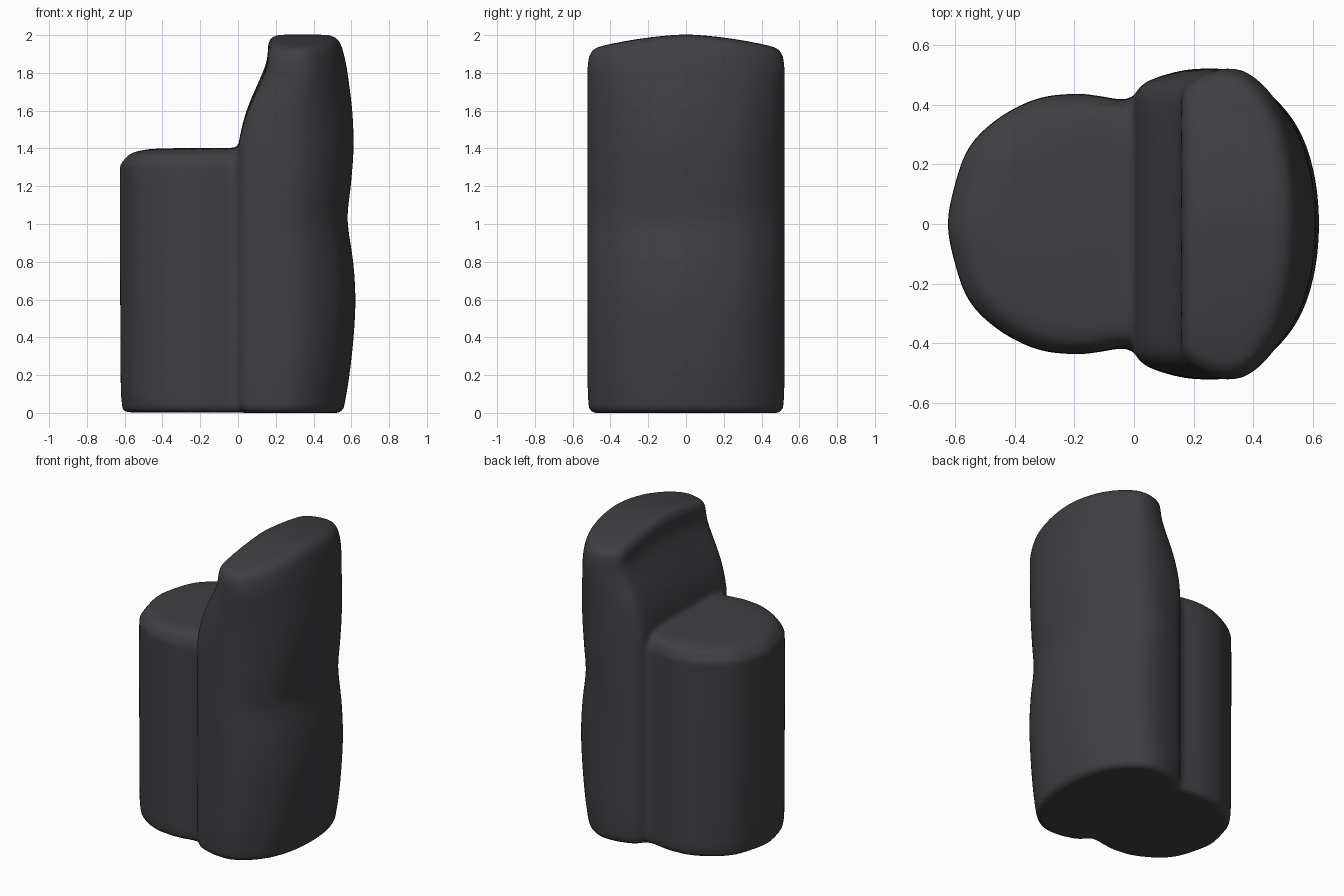
import bpy, bmesh

if "Cube" in bpy.data.objects:
    bpy.data.objects.remove(bpy.data.objects["Cube"])


def curve(points, steps, closed):
    """Catmull-Rom interpolation through a list of tuples."""
    n, out = len(points), []
    for i in range(n if closed else n - 1):
        ids = [(i + k) % n if closed else min(max(i + k, 0), n - 1) for k in (-1, 0, 1, 2)]
        a, b, c, d = (points[k] for k in ids)
        for s in range(steps):
            t = s / steps
            out.append(tuple(
                q + 0.5 * t * (r - p + t * (2 * p - 5 * q + 4 * r - w + t * (3 * (q - r) + w - p)))
                for p, q, r, w in zip(a, b, c, d)))
    if not closed:
        out.append(points[-1])
    return out


def loft(name, half, levels, crown, material):
    """Stack outlines (u, y) at levels (z, x_left, x_right, y_scale)."""
    ring = curve(half + [(u, -y) for u, y in half[-2:0:-1]], 4, True)
    bm = bmesh.new()
    rows = []
    for z, xl, xr, sy in curve(levels, 3, False):
        row = []
        for u, y in ring:
            lift = min(max((z - 1.3) / 0.7, 0), 1)
            drop = crown * lift * (abs(y * sy) / 0.5) ** 1.6
            row.append(bm.verts.new((xl + (xr - xl) * u, y * sy, z - drop)))
        rows.append(row)
    n = len(ring)
    for a, b in zip(rows, rows[1:]):
        for i in range(n):
            j = (i + 1) % n
            bm.faces.new((a[i], a[j], b[j], b[i]))
    bm.faces.new(rows[0])
    bm.faces.new(rows[-1])
    bmesh.ops.recalc_face_normals(bm, faces=bm.faces)
    mesh = bpy.data.meshes.new(name)
    bm.to_mesh(mesh)
    bm.free()
    mesh.materials.append(material)
    obj = bpy.data.objects.new(name, mesh)
    bpy.context.collection.objects.link(obj)
    return obj


charcoal = bpy.data.materials.new("charcoal grey")
charcoal.diffuse_color = (0.05, 0.05, 0.056, 1)
charcoal.use_nodes = True
charcoal.node_tree.nodes["Principled BSDF"].inputs["Base Color"].default_value = charcoal.diffuse_color

# Tall backrest: D-shaped outline, bulging outer side, sloped inner top
back_half = [(0, 0), (0, .2), (0, .4), (.03, .455), (.12, .49), (.33, .52),
             (.53, .512), (.72, .445), (.88, .33), (.97, .18), (1, 0)]
back_levels = [(0, .03, .53, .94), (.015, .01, .555, .975), (.05, 0, .565, .99),
               (.2, 0, .59, 1), (.4, 0, .612, 1), (.6, 0, .622, 1), (.8, 0, .61, 1),
               (1.02, 0, .58, 1), (1.2, 0, .597, 1), (1.4, 0, .612, 1),
               (1.6, .045, .605, 1), (1.8, .13, .58, 1), (1.88, .155, .565, 1),
               (1.95, .16, .545, .985), (1.985, .175, .52, .95), (2.0, .21, .48, .87),
               (2.003, .27, .4, .5), (2.003, .33, .35, .02)]
back = loft("backrest", back_half, back_levels, 0.07, charcoal)

# Low rounded seat, running into the backrest
seat_half = [(0, 0), (.018, .1), (.08, .25), (.2, .352), (.36, .42), (.515, .437),
             (.61, .43), (.7, .418), (.76, .42), (.93, .41), (1, .3), (1, 0)]
seat_levels = [(.003, -.59, .2, .95), (.015, -.61, .2, .98), (.06, -.615, .2, 1),
               (.2, -.622, .2, 1), (1.22, -.625, .2, 1), (1.31, -.617, .2, .985),
               (1.365, -.58, .2, .94), (1.39, -.51, .2, .84), (1.4, -.4, .2, .65),
               (1.403, -.1, .19, .3), (1.403, .05, .1, .02)]
seat = loft("seat", seat_half, seat_levels, 0, charcoal)

# Fuse both into one softly blended body
body = back
body.name = "seat_and_backrest"
union = body.modifiers.new("join", 'BOOLEAN')
union.operation = 'UNION'
union.solver = 'EXACT'
union.object = seat
remesh = body.modifiers.new("blend", 'REMESH')
remesh.mode = 'VOXEL'
remesh.voxel_size = 0.016
remesh.use_smooth_shade = True
soften = body.modifiers.new("soften", 'SMOOTH')
soften.factor = 0.5
soften.iterations = 5
bpy.context.view_layer.objects.active = body
body.select_set(True)
for m in list(body.modifiers):
    bpy.ops.object.modifier_apply(modifier=m.name)
bpy.data.objects.remove(seat)
body.data.materials.clear()
body.data.materials.append(charcoal)
for p in body.data.polygons:
    p.material_index = 0
    p.use_smooth = True
